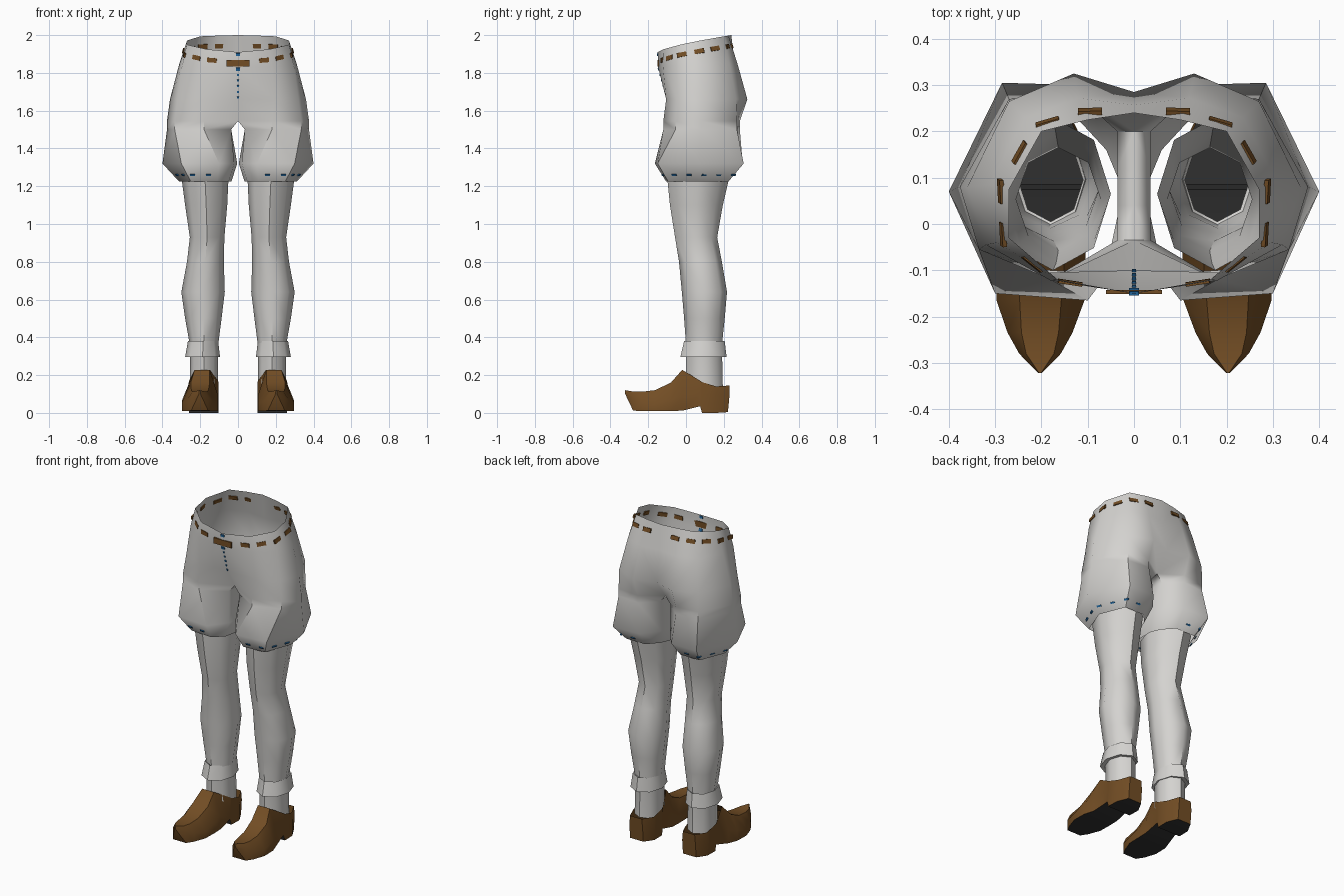
import bpy, bmesh, math
from mathutils import Vector

if "Cube" in bpy.data.objects:
    bpy.data.objects.remove(bpy.data.objects["Cube"])


def mat(name, rgb):
    m = bpy.data.materials.new(name)
    m.diffuse_color = (*rgb, 1)
    m.use_nodes = True
    m.node_tree.nodes["Principled BSDF"].inputs["Base Color"].default_value = m.diffuse_color
    return m


GREY = mat("light grey cloth", (0.66, 0.65, 0.63))
BROWN = mat("brown leather", (0.17, 0.075, 0.018))
DARK = mat("dark sole", (0.03, 0.03, 0.03))
BLUE = mat("blue thread", (0.015, 0.13, 0.33))


def make(name, bm, mats, mirror=True, smooth=50):
    bmesh.ops.recalc_face_normals(bm, faces=bm.faces)
    me = bpy.data.meshes.new(name)
    bm.to_mesh(me)
    bm.free()
    ob = bpy.data.objects.new(name, me)
    bpy.context.collection.objects.link(ob)
    for m in mats:
        me.materials.append(m)
    if smooth:
        bpy.ops.object.select_all(action='DESELECT')
        ob.select_set(True)
        bpy.context.view_layer.objects.active = ob
        bpy.ops.object.shade_smooth_by_angle(angle=math.radians(smooth))
    if mirror:
        mod = ob.modifiers.new("mirror", 'MIRROR')
        mod.use_clip = True
        mod.merge_threshold = 0.0005
    return ob


def strip(bm, a, b, closed):
    n = len(a)
    for i in range(n if closed else n - 1):
        j = (i + 1) % n
        bm.faces.new((a[i], a[j], b[j], b[i]))


# --- breeches: half rings from front centre round the side to back centre
def ring(zf, zb, pts):
    y0, y1 = pts[0][1], pts[6][1]
    return [Vector((x, y, zf + (zb - zf) * max(0, min(1, (y - y0) / (y1 - y0))) ** 0.7))
            for x, y in pts]


waist = ring(1.91, 2.0, [(0, -.15), (.165, -.12), (.27, -.03), (.27, .075), (.2, .2), (.1, .225), (0, .24)])
belly = ring(1.83, 1.85, [(0, -.147), (.18, -.122), (.295, -.04), (.312, .085), (.235, .23), (.12, .272), (0, .257)])
hips = ring(1.66, 1.66, [(0, -.10), (.19, -.105), (.32, -.045), (.36, .08), (.27, .265), (.13, .325), (0, .285)])
# thigh rings carry two more points on the inner side
fork = ring(1.545, 1.545, [(0, -.035), (.18, -.12), (.335, -.055), (.376, .08), (.27, .27), (.13, .285),
                           (0, .2), (0, .12), (0, .04)])
split = [Vector((max(p.x, .036), p.y, 1.5)) for p in fork]
bulge = ring(1.32, 1.32, [(.02, -.06), (.1, -.165), (.3, -.15), (.4, .07), (.285, .305), (.11, .3),
                          (.03, .2), (.004, .12), (.004, .03)])
hem = ring(1.225, 1.225, [(.05, -.05), (.11, -.105), (.25, -.095), (.312, .07), (.25, .225), (.12, .225),
                          (.06, .16), (.035, .1), (.035, .02)])
bm = bmesh.new()
rows = [[bm.verts.new(p) for p in r] for r in (waist, belly, hips, fork, split, bulge, hem)]
for k in range(6):
    if k < 3:
        strip(bm, rows[k][:7], rows[k + 1][:7], False)
    else:
        strip(bm, rows[k], rows[k + 1], True)
make("breeches", bm, [GREY])


# --- stockings and cuffs: eight-sided tubes given by x and y extents per height
def tube(name, sections, n=8):
    bm = bmesh.new()
    prev = None
    for z, xa, xb, ya, yb in sections:
        cur = []
        for i in range(n):
            a = 2 * math.pi * i / n
            cur.append(bm.verts.new(((xa + xb) / 2 + (xb - xa) / 2 * math.cos(a),
                                     (ya + yb) / 2 + (yb - ya) / 2 * math.sin(a), z)))
        if prev:
            strip(bm, prev, cur, True)
        prev = cur
    return make(name, bm, [GREY])


tube("stocking", [(1.25, .05, .30, -.10, .23), (1.1, .057, .28, -.085, .195), (.93, .072, .255, -.058, .165),
                  (.8, .075, .27, -.037, .19), (.64, .07, .30, -.022, .217), (.5, .087, .28, -.01, .205),
                  (.36, .105, .255, 0, .19), (.13, .105, .255, 0, .195)])
tube("cuff", [(.37, .11, .25, .005, .185), (.38, .105, .265, -.01, .205),
              (.295, .095, .28, -.03, .215), (.30, .11, .25, .005, .185)])

# --- shoe: stations (y, centre x, half width, bottom z, side z, top half width, top z, closed on top)
stations = [(-.322, .203, .004, .10, .11, .002, .12, 1), (-.28, .203, .045, .012, .08, .03, .113, 1),
            (-.235, .203, .07, .01, .06, .04, .112, 1), (-.165, .202, .095, .01, .05, .045, .12, 1),
            (-.08, .20, .095, .01, .07, .05, .16, 1), (-.02, .19, .085, .012, .09, .04, .228, 1),
            (.075, .182, .075, .035, .1, .077, .17, 0), (.085, .182, .078, 0, .1, .078, .163, 0),
            (.16, .18, .078, 0, .1, .072, .14, 0), (.222, .18, .045, .004, .09, .04, .145, 0)]
bm = bmesh.new()
prev = None
for y, cx, w, zb, zm, t, zt, closed in stations:
    half = [(w, zb), (w, zm), (t, zt)]
    outline = half + [(-x, z) for x, z in reversed(half)]
    cur = [bm.verts.new((cx + x, y + (0.008 if y > .2 and z > .05 else 0), z)) for x, z in outline]
    if prev:
        for i in range(6):
            if i == 2 and not closed:
                continue                      # ankle opening
            j = (i + 1) % 6
            f = bm.faces.new((prev[i], prev[j], cur[j], cur[i]))
            f.material_index = 1 if i == 5 and y > -.28 else 0
    else:
        bm.faces.new(cur)
    prev = cur
bm.faces.new(prev)
make("shoe", bm, [BROWN, DARK], smooth=45)


# --- stitched details as thin plates lying on the cloth
def plate(bm, c, along, up, length, height, thick=.009):
    d = along.normalized()
    n = d.cross(up).normalized()
    u = n.cross(d)
    vs = [bm.verts.new(c + d * (sx * length / 2) + u * (sz * height / 2) + n * (sn * thick / 2))
          for sn in (-1, 1) for sx, sz in ((-1, -1), (1, -1), (1, 1), (-1, 1))]
    for q in ((0, 1, 2, 3), (4, 5, 6, 7), (0, 1, 5, 4), (1, 2, 6, 5), (2, 3, 7, 6), (3, 0, 4, 7)):
        bm.faces.new([vs[i] for i in q])


def dashes(name, top, low, drop, start, step, count, length, height, m):
    path = [a.lerp(b, drop / (a.z - b.z)) for a, b in zip(top, low)]
    bm = bmesh.new()
    for k in range(count):
        s = start + k * step
        for i in range(len(path) - 1):
            seg = path[i + 1] - path[i]
            if s <= seg.length:
                plate(bm, path[i] + seg * (s / seg.length), seg, top[i] - low[i], length, height)
                break
            s -= seg.length
    make(name, bm, [m], smooth=0)


dashes("belt_stitches", waist, belly, .055, .14, .095, 7, .052, .024, BROWN)
dashes("hem_stitches", bulge[1:6], hem[1:6], .06, .05, .085, 8, .026, .01, BLUE)

# buckle on the front centre
bm = bmesh.new()
plate(bm, Vector((0, -.147, 1.852)), Vector((1, 0, 0)), Vector((0, 0, 1)), .12, .035)
make("buckle", bm, [BROWN], mirror=False, smooth=0)

# fly stitches down the front seam
bm = bmesh.new()
for z, w, h in ((1.897, .022, .014), (1.82, .022, .016), (1.79, .008, .01), (1.76, .008, .01),
                (1.73, .008, .01), (1.7, .008, .01), (1.67, .008, .01)):
    a, b = (waist[0], belly[0]) if z > 1.83 else (belly[0], hips[0])
    plate(bm, a.lerp(b, (a.z - z) / (a.z - b.z)), Vector((1, 0, 0)), a - b, w, h)
make("fly_stitches", bm, [BLUE], mirror=False, smooth=0)
